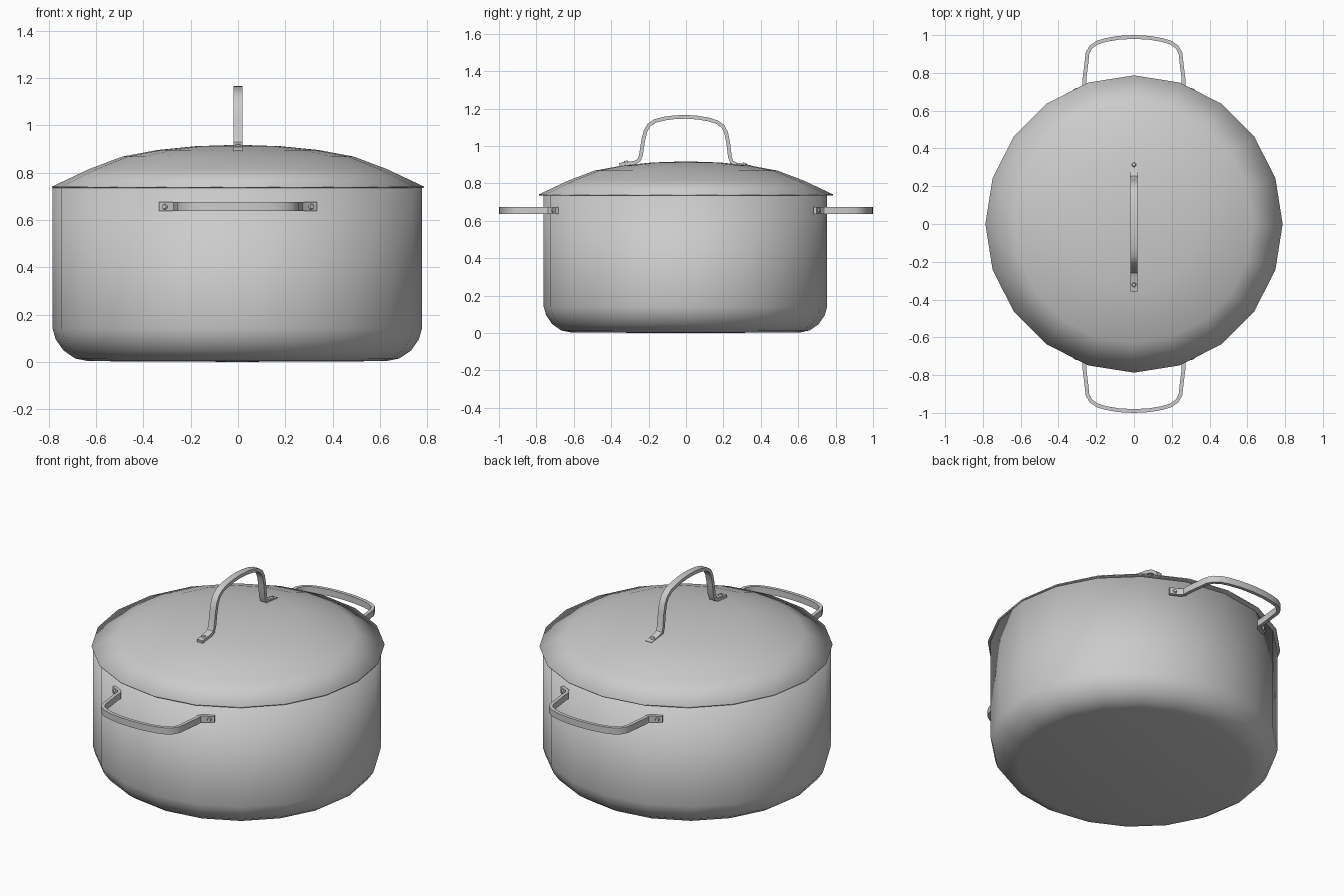
import bpy, bmesh, math
from mathutils import Vector, Matrix

if "Cube" in bpy.data.objects:
    bpy.data.objects.remove(bpy.data.objects["Cube"])

SIDES = 20


def finish(bm, name, angle=35):
    me = bpy.data.meshes.new(name)
    bm.to_mesh(me)
    bm.free()
    ob = bpy.data.objects.new(name, me)
    bpy.context.collection.objects.link(ob)
    bpy.ops.object.select_all(action='DESELECT')
    ob.select_set(True)
    bpy.context.view_layer.objects.active = ob
    bpy.ops.object.shade_smooth_by_angle(angle=math.radians(angle))
    return ob


def lathe(name, profile, thickness, yscale=1.0):
    """Revolve (radius, z) points into a 20-sided shell with inward thickness."""
    bm = bmesh.new()
    rings = []
    for r, z in profile:
        ring = []
        for j in range(SIDES):
            a = 2 * math.pi * j / SIDES
            ring.append(bm.verts.new((r * math.cos(a), r * math.sin(a) * yscale, z)))
        rings.append(ring)
    for lo, hi in zip(rings, rings[1:]):
        for j in range(SIDES):
            k = (j + 1) % SIDES
            bm.faces.new((lo[j], lo[k], hi[k], hi[j]))
    bmesh.ops.remove_doubles(bm, verts=bm.verts, dist=1e-5)
    ob = finish(bm, name)
    mod = ob.modifiers.new("thickness", 'SOLIDIFY')
    mod.thickness = thickness
    mod.offset = -1
    return ob


def strap_handle(name, half, matrix, width=0.038, thick=0.02):
    """Bent flat strap from a half path (foot to middle), with a rivet on each foot."""
    pts = [Vector(p) for p in half]
    pts += [Vector((-p.x, p.y)) for p in reversed(pts[:-1])]
    bm = bmesh.new()
    rings = []
    for i, p in enumerate(pts):
        t = (pts[min(i + 1, len(pts) - 1)] - pts[max(i - 1, 0)]).normalized()
        n = Vector((t.y, -t.x)) * thick / 2
        rings.append([bm.verts.new((p.x + s * n.x, p.y + s * n.y, w * width / 2))
                      for s, w in ((-1, -1), (1, -1), (1, 1), (-1, 1))])
    for a, b in zip(rings, rings[1:]):
        for j in range(4):
            k = (j + 1) % 4
            bm.faces.new((a[j], a[k], b[k], b[j]))
    bm.faces.new(rings[0])
    bm.faces.new(rings[-1])
    # rivets
    for side in (1, -1):
        a, b = pts[0], pts[1]
        t = (b - a).normalized()
        n = Vector((side * t.y, -t.x, 0))
        mid = a.lerp(b, 0.45)
        pos = Vector((side * mid.x, mid.y, 0)) + n * (thick / 2 + 0.002)
        m = Matrix.Translation(pos) @ n.to_track_quat('Z', 'Y').to_matrix().to_4x4()
        bmesh.ops.create_cone(bm, cap_ends=True, segments=10, radius1=0.014,
                              radius2=0.009, depth=0.01, matrix=m)
    bmesh.ops.recalc_face_normals(bm, faces=bm.faces)
    bm.transform(matrix)
    return finish(bm, name)


# pot body
body = lathe("pot_body", [(0, 0), (0.63, 0.003), (0.685, 0.014), (0.735, 0.048),
                          (0.768, 0.095), (0.781, 0.14), (0.781, 0.736)], 0.015, 0.97)
body.location = (-0.003, -0.003, 0)

# domed lid
lathe("lid", [(0.787, 0.741), (0.63, 0.815), (0.49, 0.868), (0.34, 0.896),
              (0.18, 0.912), (0, 0.918)], 0.006)

# side handles, front and back
side_path = [(0.33, 0.690), (0.275, 0.717), (0.262, 0.735), (0.262, 0.77), (0.252, 0.85),
             (0.246, 0.905), (0.228, 0.937), (0.195, 0.960), (0.15, 0.974),
             (0.08, 0.986), (0, 0.99)]
lift = Matrix.Translation((0, 0, 0.656))
strap_handle("back_handle", side_path, lift)
strap_handle("front_handle", side_path, lift @ Matrix.Rotation(math.pi, 4, 'Z'))

# lid handle, slightly tilted to the front
top_path = [(0.352, 0.893), (0.272, 0.906), (0.249, 0.918), (0.238, 0.945), (0.228, 1.02),
            (0.216, 1.075), (0.197, 1.109), (0.165, 1.131), (0.12, 1.144),
            (0.06, 1.153), (0, 1.156)]
upright = Matrix(((0, 0, 1, 0), (1, 0, 0, 0), (0, 1, 0, 0), (0, 0, 0, 1)))
tilt = (Matrix.Translation((0, -0.004, 0.9)) @ Matrix.Rotation(math.radians(-1), 4, 'X')
        @ Matrix.Translation((0, 0, -0.9)))
strap_handle("lid_handle", top_path, tilt @ upright)
